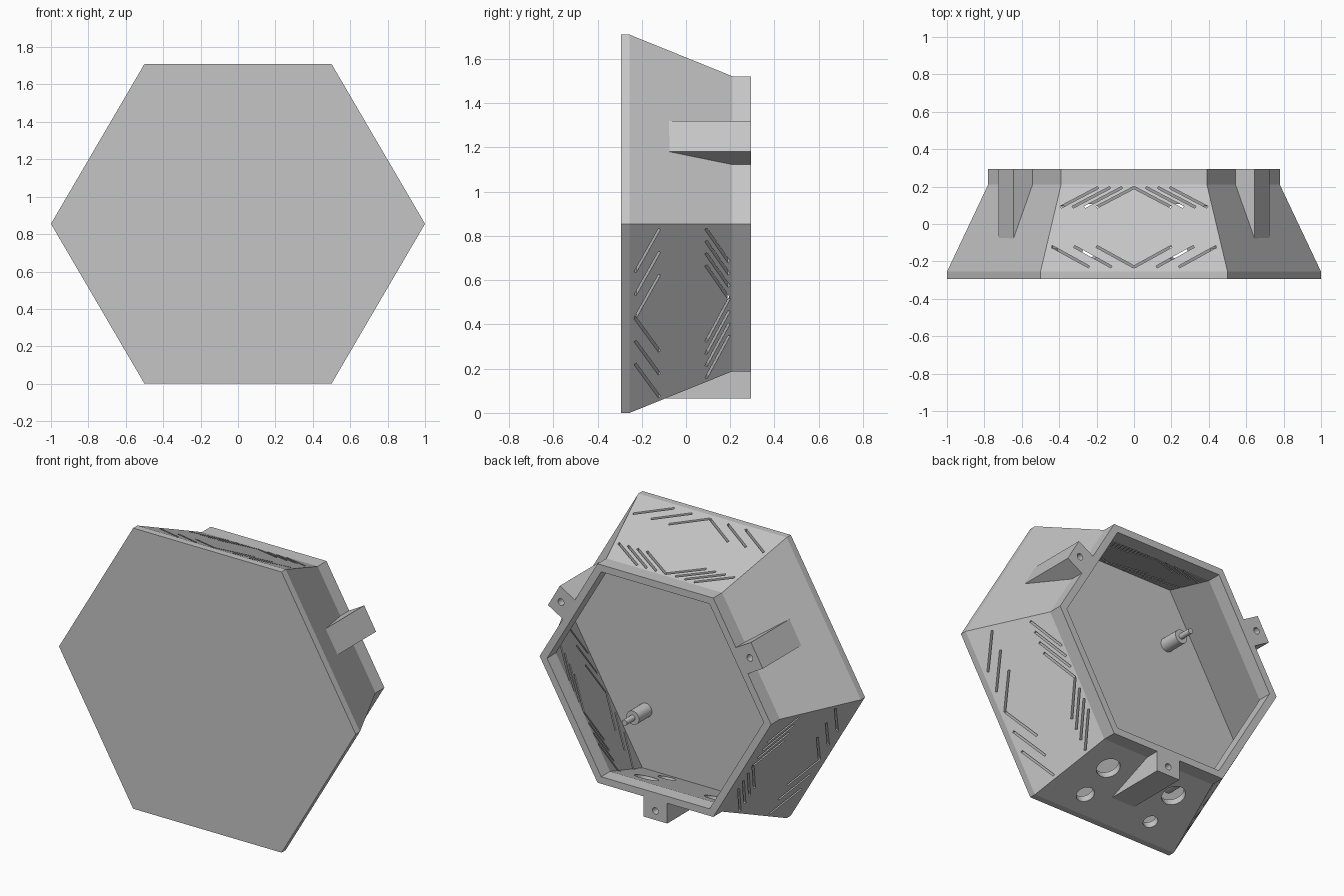
import bpy, bmesh, math
from mathutils import Matrix, Vector

cube = bpy.data.objects.get("Cube")
if cube:
    bpy.data.objects.remove(cube, do_unlink=True)

MID = 0.855          # height of the case axis, also half the case height
FRONT, BACK = -0.295, 0.295

grey = bpy.data.materials.new("plain grey")
grey.use_nodes = True
grey.diffuse_color = (0.56, 0.56, 0.56, 1)
grey.node_tree.nodes["Principled BSDF"].inputs["Base Color"].default_value = (0.56, 0.56, 0.56, 1)


def side(degrees):
    """Frame of one hexagon side: x along the side, z outward, y to the back."""
    return Matrix.Translation((0, 0, MID)) @ Matrix.Rotation(math.radians(degrees), 4, 'Y')


def make_object(name, bm):
    bmesh.ops.recalc_face_normals(bm, faces=bm.faces)
    mesh = bpy.data.meshes.new(name)
    bm.to_mesh(mesh)
    bm.free()
    mesh.materials.append(grey)
    obj = bpy.data.objects.new(name, mesh)
    bpy.context.collection.objects.link(obj)
    return obj


def hexagon_solid(profile):
    """Loft hexagons along y from (y, radius) pairs."""
    bm = bmesh.new()
    corners = ((1, 0), (0.5, MID), (-0.5, MID), (-1, 0), (-0.5, -MID), (0.5, -MID))
    rings = [[bm.verts.new((r * x, y, MID + r * z)) for x, z in corners] for y, r in profile]
    for a, b in zip(rings, rings[1:]):
        for i in range(6):
            j = (i + 1) % 6
            bm.faces.new((a[i], a[j], b[j], b[i]))
    bm.faces.new(rings[0])
    bm.faces.new(rings[-1])
    return bm


def add_box(bm, frame, center, size, turn=0):
    bmesh.ops.create_cube(bm, size=1, matrix=frame @ Matrix.Translation(center)
                          @ Matrix.Rotation(turn, 4, 'Z') @ Matrix.Diagonal((*size, 1)))


def add_cylinder(bm, frame, center, radius, depth, tilt):
    bmesh.ops.create_cone(bm, cap_ends=True, segments=24, radius1=radius, radius2=radius, depth=depth,
                          matrix=frame @ Matrix.Translation(center) @ Matrix.Rotation(tilt, 4, 'X'))


def combine(target, bm, operation):
    """Apply a boolean and remove the helper."""
    helper = make_object("helper", bm)
    helper.hide_render = True
    mod = target.modifiers.new("boolean", 'BOOLEAN')
    mod.operation, mod.solver, mod.object = operation, 'EXACT', helper
    mod.use_self = True
    graph = bpy.context.evaluated_depsgraph_get()
    mesh = bpy.data.meshes.new_from_object(target.evaluated_get(graph))
    target.modifiers.clear()
    target.data = mesh
    bpy.data.objects.remove(helper, do_unlink=True)


# Tapered hexagonal case
case = make_object("case", hexagon_solid([(FRONT, 1), (-0.255, 1), (0.21, 0.78), (BACK, 0.78)]))

# Three mounting tabs
tab_sides = (180, 60, -60)
bm = bmesh.new()
for angle in tab_sides:
    add_box(bm, side(angle), (0, (BACK - 0.12) / 2, 0.695), (0.16, BACK + 0.12, 0.19))
combine(case, bm, 'UNION')

# Hollow interior, open at the back
combine(case, hexagon_solid([(-0.255, 0.945), (0.21, 0.73), (0.4, 0.73)]), 'DIFFERENCE')

# Screw holes in the tabs
bm = bmesh.new()
for angle in tab_sides:
    add_cylinder(bm, side(angle), (0, BACK, 0.735), 0.02, 0.3, math.pi / 2)

# Control holes through the bottom wall, square to its slope
slope = math.atan2(0.188, 0.465)
for x, y, radius in ((0.235, 0.06, 0.068), (-0.235, 0.06, 0.068),
                     (0.235, -0.138, 0.052), (-0.235, -0.138, 0.042)):
    wall = MID - 0.404 * (y + 0.255)
    add_cylinder(bm, side(0), (x, y, -wall), radius, 0.2, slope)
combine(case, bm, 'DIFFERENCE')

# Chevron vent slots on three sides
bm = bmesh.new()
for angle in (0, 120, -120):
    for sign in (1, -1):
        for count, step, tip, tail in ((4, 0.064, 0.195, 0.09), (3, 0.12, -0.23, -0.12)):
            for i in range(count):
                a = Vector((sign * i * step, tip))
                b = Vector((sign * (i * step + 0.2), tail))
                d, m = b - a, (a + b) / 2
                add_box(bm, side(angle), (m.x, m.y, 0.775), (d.length, 0.012, 0.35),
                        math.atan2(d.y, d.x))
combine(case, bm, 'DIFFERENCE')

# Four standoffs with pins on the inside of the front plate
for x, across in ((0.45, "left"), (-0.45, "right")):
    for z, level in ((0.45, "upper"), (-0.45, "lower")):
        bm = bmesh.new()
        add_cylinder(bm, side(0), (x, -0.195, z), 0.042, 0.13, math.pi / 2)
        add_cylinder(bm, side(0), (x, -0.1, z), 0.017, 0.1, math.pi / 2)
        post = make_object(f"{level}_{across}_standoff", bm)
        bpy.ops.object.select_all(action='DESELECT')
        post.select_set(True)
        bpy.context.view_layer.objects.active = post
        bpy.ops.object.shade_smooth_by_angle()
